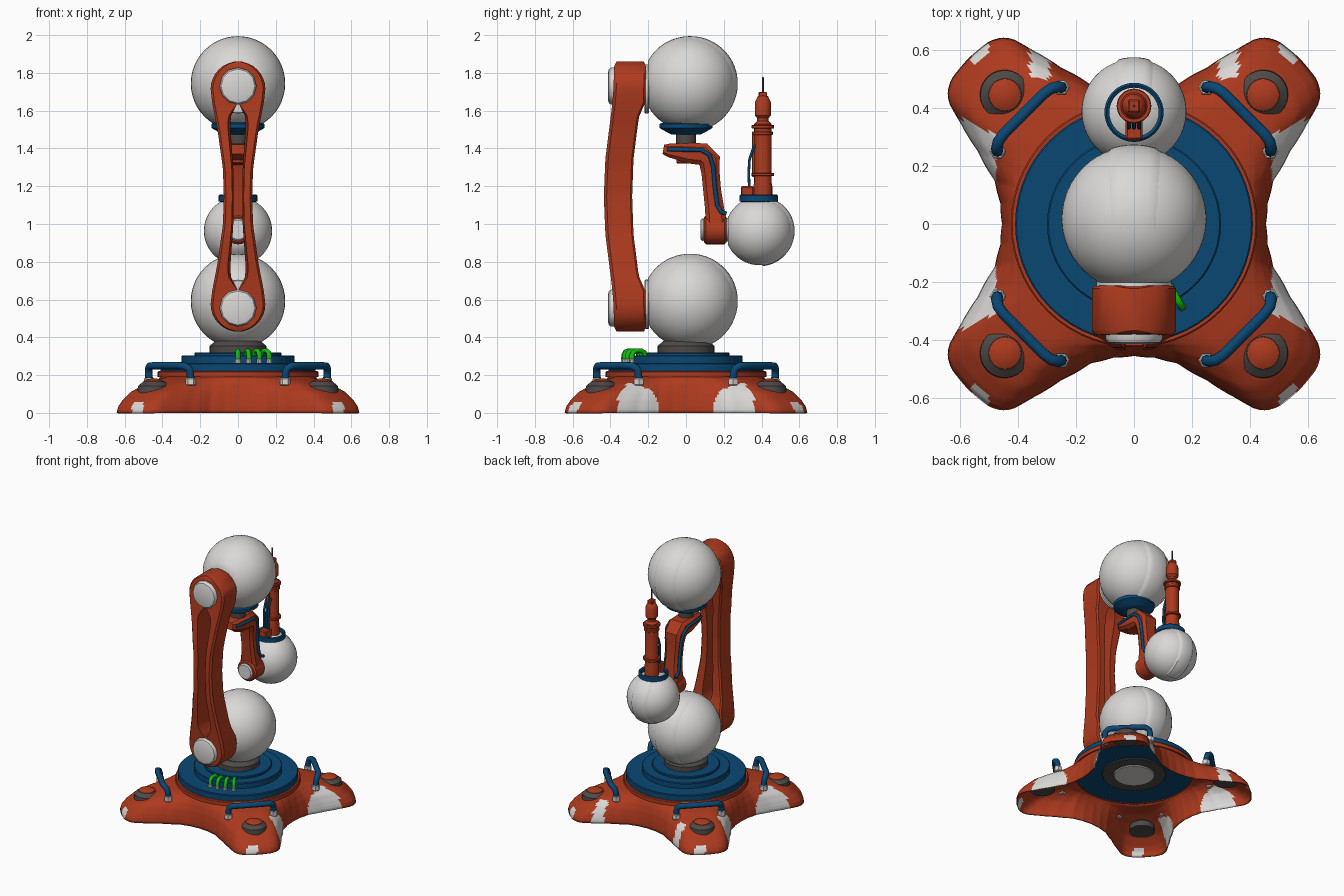
import bpy, bmesh, math
from mathutils import Vector, Matrix

if "Cube" in bpy.data.objects:
    bpy.data.objects.remove(bpy.data.objects["Cube"])

def mat(name, c):
    m = bpy.data.materials.new(name)
    m.diffuse_color = (*c, 1)
    m.use_nodes = True
    m.node_tree.nodes["Principled BSDF"].inputs["Base Color"].default_value = m.diffuse_color
    return m

ORANGE = mat("burnt orange", (0.42, 0.042, 0.013))
WHITE = mat("off white", (0.70, 0.69, 0.67))
BLUE = mat("deep blue", (0.003, 0.064, 0.175))
GREY = mat("dark grey", (0.075, 0.068, 0.064))
GREEN = mat("bright green", (0.005, 0.5, 0.005))

def finish(name, bm, *mats, angle=35):
    bmesh.ops.recalc_face_normals(bm, faces=bm.faces[:])
    me = bpy.data.meshes.new(name)
    bm.to_mesh(me)
    bm.free()
    ob = bpy.data.objects.new(name, me)
    bpy.context.collection.objects.link(ob)
    for m in mats:
        me.materials.append(m)
    bpy.ops.object.select_all(action='DESELECT')
    ob.select_set(True)
    bpy.context.view_layer.objects.active = ob
    bpy.ops.object.shade_smooth_by_angle(angle=math.radians(angle))
    return ob

def skin(bm, loops, caps=True):
    """Join equal-length closed loops of points."""
    rows = [[bm.verts.new(p) for p in l] for l in loops]
    n = len(rows[0])
    for a, b in zip(rows, rows[1:]):
        for i in range(n):
            bm.faces.new((a[i], a[(i + 1) % n], b[(i + 1) % n], b[i]))
    if caps:
        bm.faces.new(rows[0])
        bm.faces.new(rows[-1])

def lathe(name, prof, m, at=(0, 0, 0), axis='Z', n=40, caps=True):
    """Revolve (radius, height) points about z or y."""
    bm = bmesh.new()
    loops = []
    for r, h in prof:
        ring = [(r * math.cos(2 * math.pi * i / n), r * math.sin(2 * math.pi * i / n)) for i in range(n)]
        loops.append([Vector((a, b, h) if axis == 'Z' else (a, h, b)) + Vector(at) for a, b in ring])
    skin(bm, loops, caps)
    return finish(name, bm, m)

def disc(name, r, z0, z1, m, at=(0, 0, 0), axis='Z', n=40, bev=0.005):
    return lathe(name, [(r - bev, z0), (r, z0 + bev), (r, z1 - bev), (r - bev, z1)], m, at, axis, n)

def tube(name, pts, r, m):
    cu = bpy.data.curves.new(name, 'CURVE')
    cu.dimensions = '3D'
    cu.bevel_depth, cu.bevel_resolution, cu.use_fill_caps = r, 2, True
    sp = cu.splines.new('POLY')
    sp.points.add(len(pts) - 1)
    for p, q in zip(sp.points, pts):
        p.co = (*q, 1)
    sp.use_smooth = True
    cu.materials.append(m)
    ob = bpy.data.objects.new(name, cu)
    bpy.context.collection.objects.link(ob)

def interp(tab, x):
    for (a, p), (b, q) in zip(tab, tab[1:]):
        if x <= b:
            return p + (q - p) * (x - a) / (b - a)
    return tab[-1][1]

# four-legged foot shell with worn white patches
OUT = [(0, .808), (6.6, .804), (9.5, .79), (11.7, .765), (14.7, .695), (20, .595),
       (27.7, .503), (36, .467), (45, .455)]
ZT = [(0, .195), (.25, .18), (.5, .153), (.75, .112), (.9, .066), (.97, .035), (1, 0)]

def shell(a, t):
    phi = abs((math.degrees(a) % 90) - 45)
    r = .41 + (interp(OUT, phi) - .41) * t
    return Vector((r * math.cos(a), r * math.sin(a), interp(ZT, t)))

bm = bmesh.new()
N = 360
steps = [i / 20 for i in range(18)] + [.875, .9, .92, .94, .955, .97, .985, 1]
skin(bm, [[shell(2 * math.pi * i / N, t) for i in range(N)] for t in steps], caps=False)
for f in bm.faces:
    c = f.calc_center_median()
    x, y, z = abs(c.x), abs(c.y), c.z
    side = x > .475 and .15 < y < .36 - .6 * max(0, z - .08)
    tip = .5 < x < .56 and y > x and z < .06
    back = c.y > .5 and .29 < x < .36
    f.material_index = int(side or tip or back)
foot = finish("foot_shell", bm, ORANGE, WHITE, angle=50)
sol = foot.modifiers.new("thickness", 'SOLIDIFY')
sol.thickness, sol.offset = .008, -1

# turntable
lathe("foot_collar", [(.40, .19), (.425, .19), (.425, .216), (.42, .222), (.40, .222), (.40, .19)],
      ORANGE, n=56, caps=False)
disc("turntable_deck", .41, .195, .265, BLUE, n=56)
disc("turntable_step", .30, .26, .305, BLUE, n=56)
disc("turntable_ring", .23, .30, .32, BLUE, n=48)
lathe("pedestal", [(.15, .31), (.15, .355), (.12, .38)], GREY)
disc("underside_ring", .22, .185, .2, GREY)
disc("underside_cap", .14, .178, .19, WHITE)

# leg bumps and grab handles
for k in range(4):
    rot = Matrix.Rotation(math.pi / 2 * k, 3, 'Z')
    c = rot @ Vector((.445, .445, 0))
    lathe("bump_ring", [(.088, .10), (.085, .142), (.057, .165)], GREY, c, n=24)
    lathe("bump_dome", [(.06, .15), (.055, .168), (.038, .177), (.012, .182)], ORANGE, c, n=24)
    path = [(.25, .47, .15), (.252, .472, .21), (.26, .473, .235), (.285, .468, .248), (.31, .45, .25)]
    path += [(y, x, z) for x, y, z in reversed(path)]
    tube("grab_handle", [rot @ Vector(p) for p in path], .02, BLUE)
    for p in (path[0], path[-1]):
        disc("handle_socket", .028, .145, .185, WHITE, rot @ Vector((p[0], p[1], 0)), n=6)

# green hoses on the deck
for deg in (-90, -80, -70, -60):
    d = Vector((math.cos(math.radians(deg)), math.sin(math.radians(deg)), 0))
    pts = [d * r + Vector((0, 0, z)) for r, z in
           ((.33, .27), (.33, .305), (.322, .322), (.305, .329), (.275, .329), (.255, .32), (.248, .295))]
    tube("green_hose", pts, .013, GREEN)
    disc("hose_socket", .015, .262, .285, WHITE, d * .33, n=10, bev=.002)

# ball joints, flattened toward the front, with a raised panel fading out at the front
def ball(name, c, r, flat):
    a0 = math.asin(flat / r)
    prof = [(r * math.cos(a), r * math.sin(a)) for a in
            [a0 + (math.pi / 2 - .01 - a0) * i / 20 for i in range(21)]]
    lathe(name, prof, WHITE, c, 'Y', 48)
    bm = bmesh.new()
    loops = []
    for i in range(33):
        a = math.radians(140 - 225 * i / 32)
        lift = -.004 + .01 * min(1, i / 16)
        ring = []
        for j in range(9):
            x = (j / 4 - 1) * r * .41 * (.85 + .15 * math.cos(a - .7))
            rr = r + (lift if 0 < j < 8 else -.006)
            q = math.sqrt(rr * rr - x * x)
            ring.append(Vector(c) + Vector((x, q * math.cos(a), q * math.sin(a))))
        loops.append(ring)
    for l in loops:
        for p in l:
            p.y = max(p.y, c[1] + flat)
    skin(bm, loops)
    finish(name + "_panel", bm, WHITE)

ball("lower_ball", (0, .018, .592), .25, -.22)
ball("upper_ball", (0, .018, 1.744), .25, -.22)
ball("wrist_ball", (0, .388, .963), .181, -.165)

# main arm: two bars joined by round ends, gap narrowing toward the back
ZB, ZU, RE = .575, 1.715, .145
def arm_section(z, s):
    mid = abs(z - 1.145)
    if z < ZB or z > ZU:
        d = min(abs(z - ZB), abs(z - ZU))
        w = math.sqrt(max(RE * RE - d * d, .0004))
    else:
        w = interp([(0, .075), (.15, .08), (.35, .108), (.5, .137), (.57, .145)], mid)
    inn = interp([(0, .03), (.15, .033), (.38, .055), (.45, .045), (.48, 0), (1, 0)], mid)
    yf = interp([(0, -.435), (.2, -.427), (.45, -.395), (.55, -.385), (.69, -.38), (.72, -.365)], mid)
    yb = interp([(0, -.285), (.2, -.278), (.42, -.25), (.5, -.215), (.69, -.212), (.72, -.225)], mid)
    return [Vector(p) for p in ((s * inn, yf, z), (s * (w - .012), yf, z), (s * w, yf + .015, z),
                                (s * w, yb - .01, z), (s * (w - .01), yb, z), (s * inn * .75, yb, z))]

bm = bmesh.new()
zs = [ZB - RE * math.cos(math.pi / 2 * i / 8) for i in range(8)]
zs += [ZB + (ZU - ZB) * i / 32 for i in range(33)]
zs += [ZU + RE * math.sin(math.pi / 2 * i / 8) for i in range(1, 9)]
for s in (-1, 1):
    skin(bm, [arm_section(z, s) for z in zs])
finish("main_arm", bm, ORANGE)
for z in (.555, 1.73):
    lathe("arm_end_cap", [(.07, -.414), (.09, -.408), (.098, -.396), (.098, -.37)], WHITE, (0, 0, z), 'Y', 12)
    disc("arm_joint_seam", .13, -.22, -.195, WHITE, (0, 0, z + (.02 if z < 1 else -.015)), 'Y')

# shoulder swivel under the upper ball
lathe("swivel_ring", [(.08, 1.475), (.1, 1.485), (.14, 1.508), (.14, 1.53), (.11, 1.54)], BLUE)
disc("swivel_neck", .052, 1.42, 1.48, GREY)
disc("swivel_base", .05, 1.32, 1.36, ORANGE, n=20)

# forearm: y-z path with thickness, swept as a rounded box section
FORE = [(-.12, 1.395, .025, .04), (-.09, 1.39, .036, .06), (.02, 1.375, .055, .07), (.09, 1.37, .06, .07),
        (.125, 1.335, .058, .065), (.13, 1.27, .048, .055), (.138, 1.18, .047, .05),
        (.15, 1.09, .05, .055), (.16, 1.0, .055, .07)]
bm = bmesh.new()
loops = []
for i, (y, z, h, w) in enumerate(FORE):
    a, b = FORE[max(i - 1, 0)], FORE[min(i + 1, len(FORE) - 1)]
    t = Vector((0, b[0] - a[0], b[1] - a[1])).normalized()
    n = Vector((0, -t.z, t.y))
    loops.append([Vector((u * w, y, z)) + n * v * h for u, v in
                  ((-1, -.6), (-.7, -1), (.7, -1), (1, -.6), (1, .6), (.7, 1), (-.7, 1), (-1, .6))])
skin(bm, loops)
finish("forearm", bm, ORANGE)
disc("wrist_joint", .078, .095, .215, ORANGE, (0, 0, .97), 'Y', 24, .012)
disc("wrist_end_cap", .06, .078, .1, WHITE, (0, 0, .97), 'Y', 12, .008)
disc("wrist_seam", .062, .21, .235, WHITE, (0, 0, .97), 'Y', 24)
for s in (-1, 1):
    tube("forearm_cable", [(s * x, y, z) for x, y, z in
         ((.055, -.1, 1.395), (.07, 0, 1.393), (.074, .08, 1.392), (.072, .125, 1.365), (.062, .145, 1.3),
          (.056, .152, 1.2), (.058, .165, 1.1), (.06, .185, 1.065), (.06, .215, 1.055))], .011, BLUE)

# tool on the wrist ball
lathe("tool_mount_ring", [(.085, 1.115), (.102, 1.12), (.102, 1.15), (.095, 1.157), (.085, 1.15), (.085, 1.115)],
      BLUE, (0, .385, 0), caps=False)
T = (0, .407, 0)
lathe("tool_body", [(.05, 1.12), (.05, 1.2), (.046, 1.22), (.046, 1.53), (.03, 1.545), (.03, 1.56), (.042, 1.575),
                    (.042, 1.645), (.028, 1.675), (.02, 1.68)], ORANGE, T, n=20)
for z, r in ((1.262, .06), (1.48, .053), (1.515, .06)):
    disc("tool_collar", r, z - .009, z + .009, ORANGE, T, n=20, bev=.003)
disc("tool_needle", .005, 1.69, 1.778, GREY, T, n=8, bev=.002)

def box(name, c, size, m):
    bm = bmesh.new()
    bmesh.ops.create_cube(bm, size=1, matrix=Matrix.Translation(c) @ Matrix.Diagonal((*size, 1)))
    bmesh.ops.bevel(bm, geom=bm.edges[:], offset=min(size) * .12, segments=1, affect='EDGES')
    finish(name, bm, m)

box("cable_box", (0, .325, 1.16), (.06, .07, .08), ORANGE)
box("tool_spine", (0, .36, 1.37), (.02, .02, .24), ORANGE)
box("tool_head_block", (0, .407, 1.67), (.042, .046, .06), ORANGE)
for x in (-.018, 0, .018):
    tube("tool_cable", [(x, .335, 1.19), (x, .332, 1.27), (x, .336, 1.34), (x, .352, 1.39), (x, .37, 1.42)],
         .007, BLUE)
